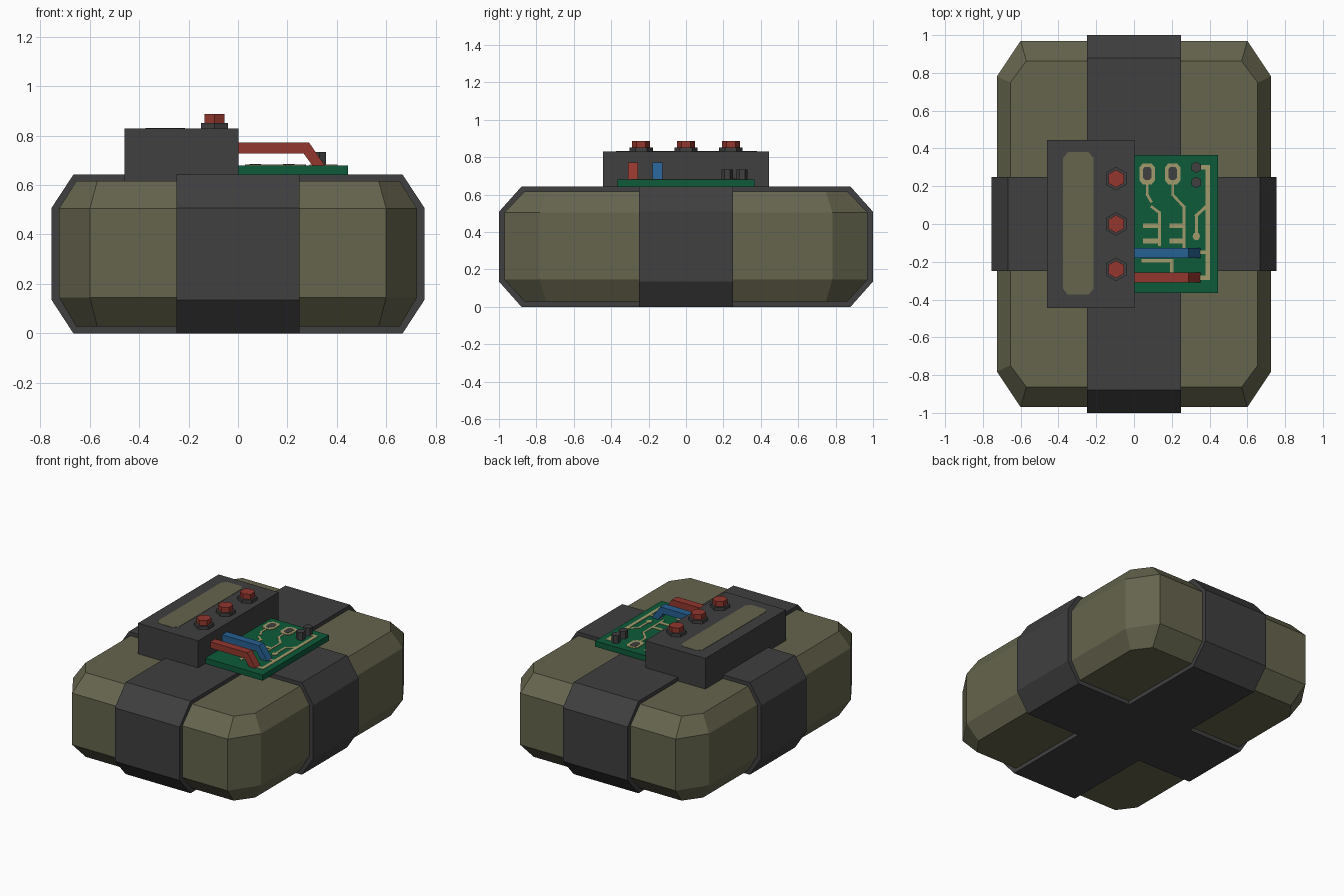
import bpy, bmesh, math
from mathutils import Vector

if "Cube" in bpy.data.objects:
    bpy.data.objects.remove(bpy.data.objects["Cube"])


def material(name, r, g, b):
    m = bpy.data.materials.new(name)
    m.diffuse_color = (r, g, b, 1)
    m.use_nodes = True
    m.node_tree.nodes["Principled BSDF"].inputs["Base Color"].default_value = m.diffuse_color
    return m


OLIVE = material("olive", 0.130, 0.128, 0.075)
GREY = material("dark grey", 0.050, 0.050, 0.051)
RED = material("red", 0.290, 0.038, 0.027)
BLUE = material("blue", 0.019, 0.115, 0.290)
GREEN = material("board green", 0.004, 0.105, 0.042)
TAN = material("trace tan", 0.360, 0.330, 0.150)


def finish(bm, name, mat):
    bmesh.ops.recalc_face_normals(bm, faces=bm.faces)
    me = bpy.data.meshes.new(name)
    bm.to_mesh(me)
    bm.free()
    me.materials.append(mat)
    ob = bpy.data.objects.new(name, me)
    bpy.context.collection.objects.link(ob)
    return ob


def loft(name, mat, rings):
    """Join closed rings of equal length and cap both ends."""
    bm = bmesh.new()
    loops = [[bm.verts.new(p) for p in r] for r in rings]
    n = len(loops[0])
    for a, b in zip(loops, loops[1:]):
        for i in range(n):
            j = (i + 1) % n
            bm.faces.new((a[i], a[j], b[j], b[i]))
    bm.faces.new(loops[0][::-1])
    bm.faces.new(loops[-1])
    return finish(bm, name, mat)


def prism(name, mat, outline, z0, z1):
    return loft(name, mat, [[(x, y, z) for x, y in outline] for z in (z0, z1)])


def box(name, mat, x0, x1, y0, y1, z0, z1):
    return prism(name, mat, [(x0, y0), (x1, y0), (x1, y1), (x0, y1)], z0, z1)


def cut_rect(cx, cy, hx, hy, kx, ky):
    """Rectangle outline with its corners cut by kx, ky."""
    return [(cx + x, cy + y) for x, y in (
        (hx - kx, -hy), (hx, ky - hy), (hx, hy - ky), (hx - kx, hy),
        (kx - hx, hy), (-hx, hy - ky), (-hx, ky - hy), (kx - hx, -hy))]


def polygon(cx, cy, rx, ry, n):
    """Outline with a corner pointing along y."""
    return [(cx + rx * math.sin(2 * math.pi * i / n),
             cy + ry * math.cos(2 * math.pi * i / n)) for i in range(n)]


# Soft block with chamfered corners and rims
wide = cut_rect(0, 0, 0.725, 0.97, 0.125, 0.188)
narrow = cut_rect(0, 0, 0.655, 0.863, 0.085, 0.115)
loft("block", OLIVE, [[(x, y, z) for x, y in o] for o, z in
                      ((narrow, 0.028), (wide, 0.145), (wide, 0.505), (narrow, 0.616))])


# Two crossed straps wrapping the block
def strap_profile(half, inner):
    return [(-inner, 0), (inner, 0), (half, 0.135), (half, 0.508),
            (inner, 0.642), (-inner, 0.642), (-half, 0.508), (-half, 0.135)]


loft("long_strap", GREY, [[(x, y, z) for y, z in strap_profile(1.0, 0.88)] for x in (-0.25, 0.25)])
loft("cross_strap", GREY, [[(x, y, z) for x, z in strap_profile(0.755, 0.667)] for y in (-0.25, 0.25)])

# Control box with an inlaid panel
box("control_box", GREY, -0.46, 0.003, -0.444, 0.444, 0.612, 0.83)
prism("box_panel", OLIVE, cut_rect(-0.295, 0.003, 0.08, 0.377, 0.025, 0.03), 0.826, 0.832)

# Three hexagonal knobs on collars
for y in (-0.24, 0, 0.24):
    prism("knob_collar", GREY, polygon(-0.095, y, 0.0625, 0.0625, 6), 0.828, 0.852)
    prism("knob", RED, polygon(-0.095, y, 0.0475, 0.0475, 6), 0.85, 0.887)

# Circuit board
box("circuit_board", GREEN, 0, 0.445, -0.365, 0.365, 0.64, 0.68)


# Thin traces laid on the board
def trace(points, width=0.014):
    for a, b in zip(points, points[1:]):
        a, b = Vector(a), Vector(b)
        d = (b - a).normalized() * width / 2
        n = Vector((-d.y, d.x))
        prism("trace", TAN, [a - d - n, b + d - n, b + d + n, a - d + n], 0.679, 0.6825)


trace([(0.07, 0.24), (0.07, 0.155), (0.09, 0.12)])
trace([(0.095, 0.09), (0.135, 0.06), (0.135, -0.11)])
trace([(0.205, 0.24), (0.205, 0.155), (0.265, 0.09), (0.265, -0.125)])
trace([(0.34, 0.3), (0.39, 0.3), (0.39, -0.285), (0.34, -0.285)], 0.024)
trace([(0.39, 0.1), (0.33, 0.045), (0.33, -0.07)], 0.016)
trace([(0.05, -0.195), (0.2, -0.195), (0.2, -0.25)], 0.02)
trace([(0.3, -0.15), (0.39, -0.15)], 0.02)
for x in (0.06, 0.2):
    for y in (-0.01, -0.09):
        trace([(x, y), (x + 0.06, y)], 0.024)
prism("trace_end", TAN, polygon(0.33, -0.065, 0.02, 0.022, 8), 0.679, 0.683)

# Solder pads with dark holes
for x in (0.07, 0.205):
    prism("solder_pad", TAN, cut_rect(x, 0.265, 0.042, 0.055, 0.018, 0.022), 0.679, 0.684)
    prism("pad_hole", GREY, cut_rect(x, 0.268, 0.023, 0.035, 0.011, 0.013), 0.679, 0.6855)

# Small upright components
for y in (0.22, 0.3):
    prism("component", GREY, polygon(0.33, y, 0.03, 0.03, 6), 0.678, 0.734)

# Bent wires from the control box down to the board
WIRE = [(-0.01, 0.728), (0.266, 0.728), (0.302, 0.678),
        (0.353, 0.678), (0.288, 0.772), (-0.01, 0.772)]
for name, mat, y in (("red_wire", RED, -0.283), ("blue_wire", BLUE, -0.153)):
    loft(name, mat, [[(x, y + s, z) for x, z in WIRE] for s in (-0.027, 0.027)])
